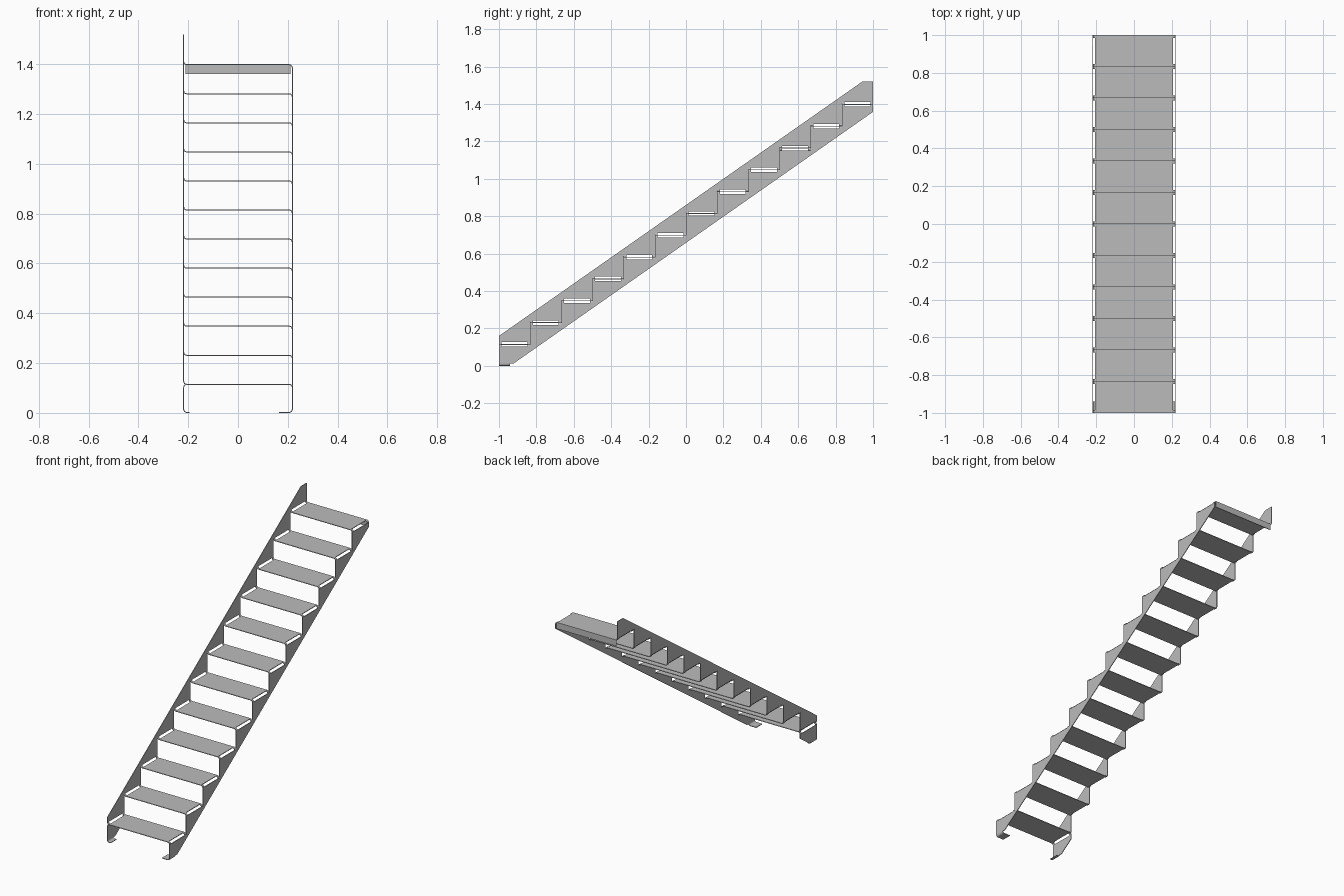
import bpy, bmesh, math

cube = bpy.data.objects.get("Cube")
if cube:
    bpy.data.objects.remove(cube, do_unlink=True)

STEPS = 12
RUN = 2 / STEPS
RISE = 1.4 / STEPS
T = 0.004            # sheet thickness
R = 0.012            # bend radius
X = 0.22 - T / 2     # sheet centre plane of the side plates
SLOPE = RISE / RUN
TAB = 0.014          # length of the tabs left beside each slot

steel = bpy.data.materials.new("light_grey_steel")
steel.use_nodes = True
steel.diffuse_color = (0.5, 0.5, 0.5, 1)
steel.node_tree.nodes["Principled BSDF"].inputs["Base Color"].default_value = (0.5, 0.5, 0.5, 1)


def finish(name, bm):
    """Turn thin surfaces into a sheet-metal object."""
    mesh = bpy.data.meshes.new(name)
    bm.to_mesh(mesh)
    bm.free()
    obj = bpy.data.objects.new(name, mesh)
    bpy.context.collection.objects.link(obj)
    mesh.materials.append(steel)
    mod = obj.modifiers.new("sheet", "SOLIDIFY")
    mod.thickness = T
    mod.offset = 0
    return obj


def strip(bm, path, y0, y1):
    """Sweep an x-z path along y."""
    rows = [[bm.verts.new((x, y, z)) for x, z in path] for y in (y0, y1)]
    for i in range(len(path) - 1):
        bm.faces.new((rows[0][i], rows[0][i + 1], rows[1][i + 1], rows[1][i]))


def plate(name, outline, x):
    """Flat side plate from a y-z outline."""
    bm = bmesh.new()
    bm.faces.new([bm.verts.new((x, y, z)) for y, z in outline])
    return finish(name, bm)


def bend(side, z, up):
    """Quarter-round bend from a flat sheet at z to the side plane."""
    angles = [math.pi / 2 * k / 4 for k in range(5)]
    return [(side * (X - R + R * math.sin(a)), z + up * R * (1 - math.cos(a))) for a in angles]


def front(i):
    return -1 + i * RUN


def level(i):
    return (i + 1) * RISE - T / 2


def low(y):
    return SLOPE * (y + 0.94)


def high(y):
    return 0.16 + SLOPE * (y + 1)


# Treads
bm = bmesh.new()
for i in range(STEPS):
    strip(bm, [(-X + R, level(i)), (X - R, level(i))], front(i), front(i + 1))
finish("treads", bm)

# Bent tabs joining treads to side plates, with a slot between each pair
bm = bmesh.new()
for i in range(STEPS):
    joints = [(1, -1), (-1, 1)] + ([(-1, -1)] if i == 0 else [])
    for side, up in joints:
        path = bend(side, level(i), up)
        strip(bm, path, front(i), front(i) + TAB)
        strip(bm, path, front(i + 1) - TAB, front(i + 1))
finish("tread_tabs", bm)

# Left stringer: stepped plate below the treads
outline = [(-0.94, R), (-1, R)]
for i in range(STEPS):
    outline += [(front(i), level(i) - R), (front(i + 1), level(i) - R)]
outline += [(1, low(1)), (-0.94 + R / SLOPE, R)]
plate("left_stringer", outline, X)

# Right stringer: stepped plate above the treads
outline = []
for i in range(STEPS):
    outline += [(front(i), level(i) + R), (front(i + 1), level(i) + R)]
outline += [(1, 1.52), (-1 + (1.52 - 0.16) / SLOPE, 1.52), (-1, high(-1))]
plate("right_stringer", outline, -X)

# Right leg under the first tread
back = front(1)
plate("right_leg", [(-1, R), (-1, level(0) - R), (back, level(0) - R),
                    (back, low(back)), (-0.94 + R / SLOPE, R), (-0.94, R)], -X)

# Feet turned inward on the floor
for name, side, inner in (("left_foot", 1, 0.165), ("right_foot", -1, 0.195)):
    bm = bmesh.new()
    strip(bm, [(side * inner, T / 2)] + bend(side, T / 2, 1), -1, -0.94)
    finish(name, bm)

# Down-turned flange at the back of the top tread
bm = bmesh.new()
top, y = level(STEPS - 1), 1 - T / 2
bm.faces.new([bm.verts.new(p) for p in ((-0.21, y, 1.36), (0.21, y, 1.36),
                                        (0.21, y, top), (-0.21, y, top))])
finish("top_back_flange", bm)
